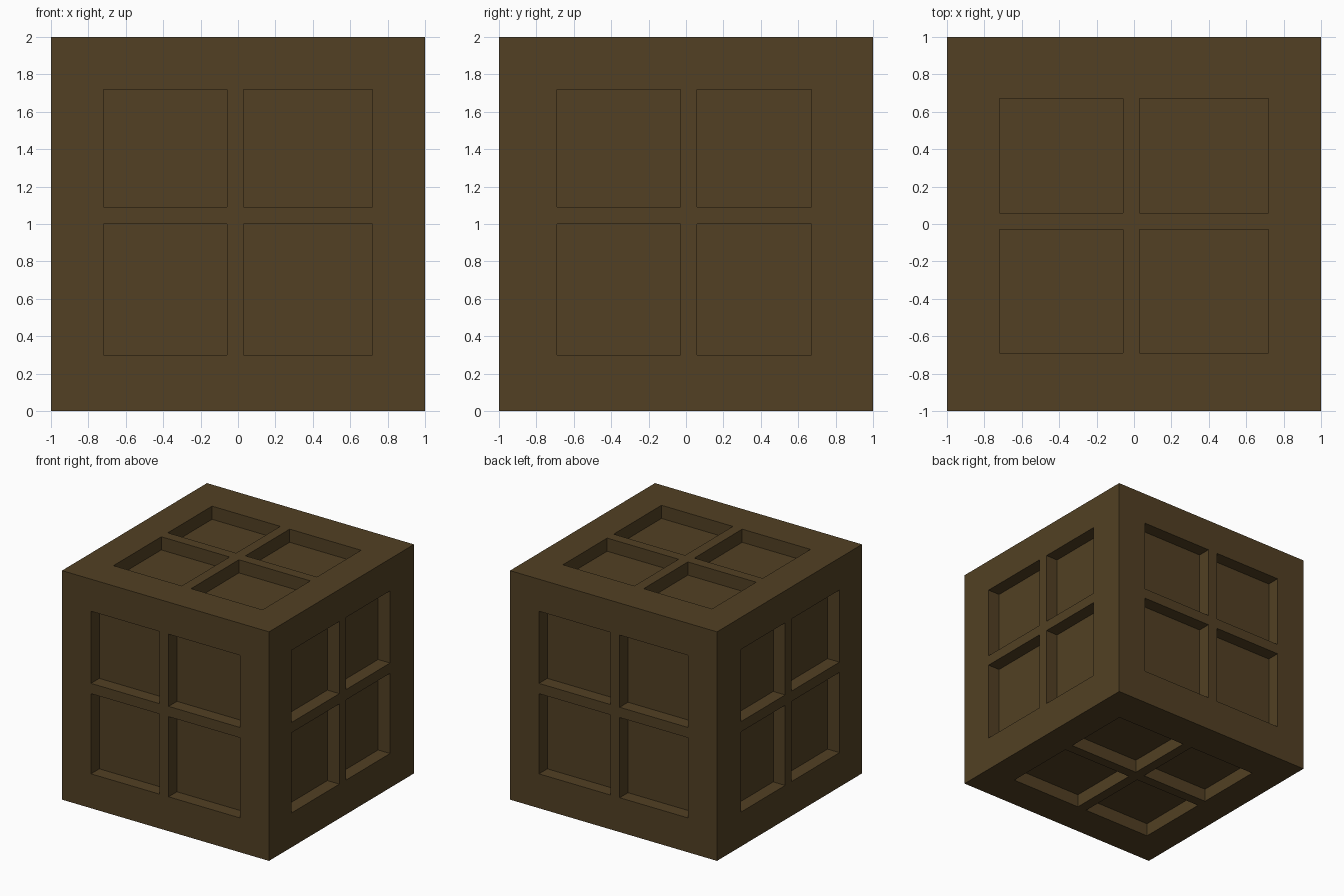
import bpy, bmesh
from mathutils import Vector

if "Cube" in bpy.data.objects:
    bpy.data.objects.remove(bpy.data.objects["Cube"], do_unlink=True)

# Window openings along each axis, shared by opposite sides
SPANS = [[(-0.72, -0.06), (0.03, 0.72)],
         [(-0.69, -0.03), (0.06, 0.67)],
         [(0.30, 1.00), (1.09, 1.72)]]
DEPTH = 0.115

brown = bpy.data.materials.new("dark brown wood")
brown.use_nodes = True
colour = (0.084, 0.051, 0.017, 1)
brown.diffuse_color = colour
brown.node_tree.nodes["Principled BSDF"].inputs["Base Color"].default_value = colour

# Solid block resting on the ground
bm = bmesh.new()
bmesh.ops.create_cube(bm, size=2)
bmesh.ops.translate(bm, verts=bm.verts, vec=(0, 0, 1))

# Slice the block along every opening edge
for axis in range(3):
    normal = Vector((0, 0, 0))
    normal[axis] = 1
    for span in SPANS[axis]:
        for cut in span:
            bmesh.ops.bisect_plane(bm, geom=bm.verts[:] + bm.edges[:] + bm.faces[:],
                                   plane_co=normal * cut, plane_no=normal)
bm.normal_update()


def in_opening(face):
    centre = face.calc_center_median()
    main = max(range(3), key=lambda i: abs(face.normal[i]))
    return all(any(a < centre[i] < b for a, b in SPANS[i])
               for i in range(3) if i != main)


# Sink the four panels on each of the six sides
panels = [f for f in bm.faces if in_opening(f)]
sunk = bmesh.ops.extrude_discrete_faces(bm, faces=panels)["faces"]
for face in sunk:
    bmesh.ops.translate(bm, verts=face.verts, vec=-face.normal * DEPTH)
bmesh.ops.recalc_face_normals(bm, faces=bm.faces)

mesh = bpy.data.meshes.new("panelled_crate")
bm.to_mesh(mesh)
bm.free()
mesh.materials.append(brown)
crate = bpy.data.objects.new("panelled_crate", mesh)
bpy.context.collection.objects.link(crate)
